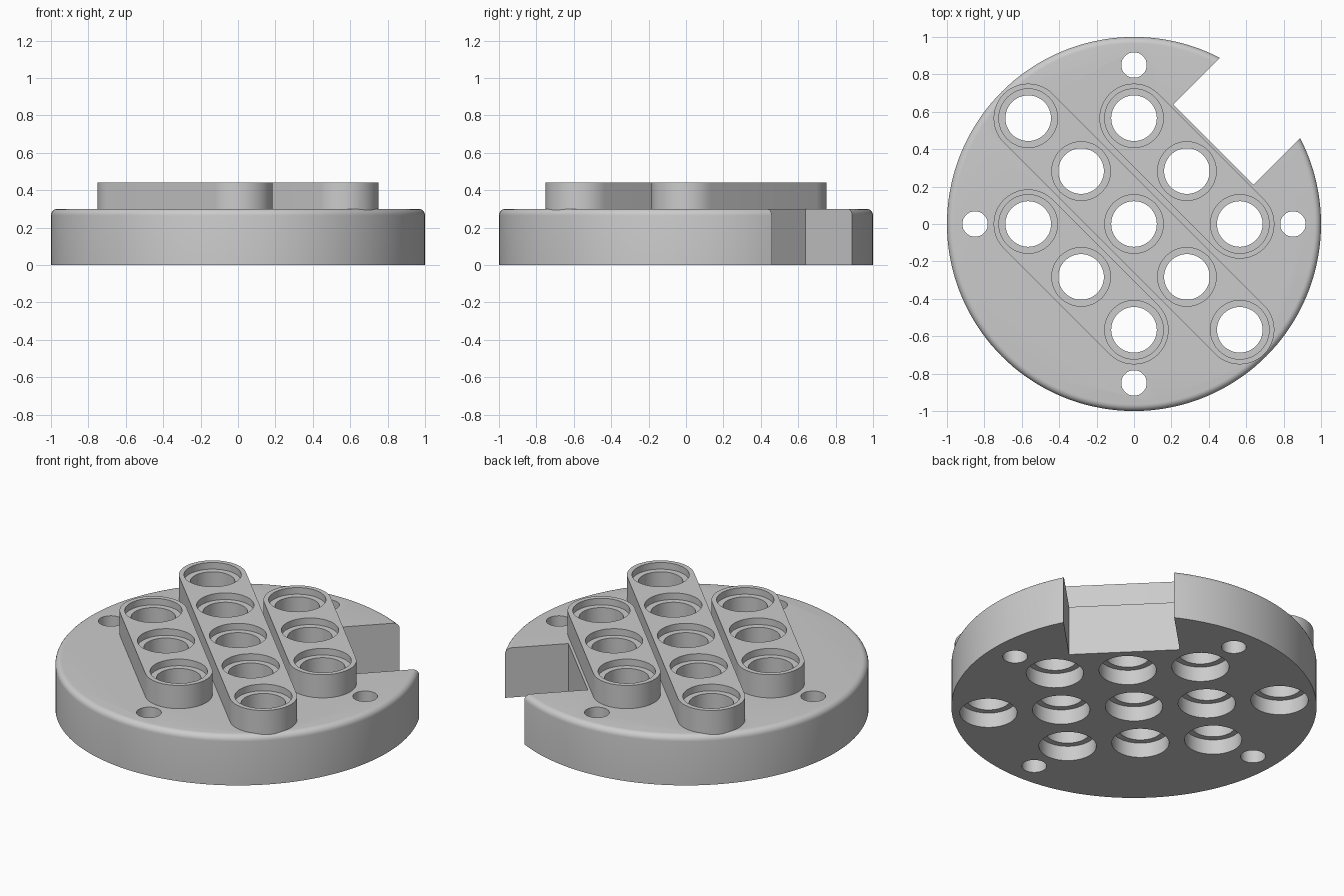
import bpy, bmesh, math
from mathutils import Vector

cube = bpy.data.objects.get("Cube")
if cube:
    bpy.data.objects.remove(cube, do_unlink=True)

PITCH = 0.4                                  # hole spacing along and between bars
ALONG = Vector((1, -1, 0)).normalized()      # direction of the bars
ACROSS = Vector((1, 1, 0)).normalized()      # direction of the notch
BARS = {-1: 1, 0: 2, 1: 1}                   # row -> holes on each side of its middle

grey = bpy.data.materials.new("plain grey")
grey.use_nodes = True
grey.diffuse_color = (0.6, 0.6, 0.6, 1)
grey.node_tree.nodes["Principled BSDF"].inputs["Base Color"].default_value = (0.6, 0.6, 0.6, 1)


def finish(name, bm):
    bmesh.ops.recalc_face_normals(bm, faces=bm.faces)
    mesh = bpy.data.meshes.new(name)
    bm.to_mesh(mesh)
    bm.free()
    mesh.materials.append(grey)
    obj = bpy.data.objects.new(name, mesh)
    bpy.context.collection.objects.link(obj)
    return obj


def lathe(bm, centre, profile, segs):
    """Closed solid of revolution from (radius, height) pairs."""
    rings = []
    for r, z in profile:
        rings.append([bm.verts.new((centre.x + r * math.cos(math.tau * i / segs),
                                    centre.y + r * math.sin(math.tau * i / segs), z))
                      for i in range(segs)])
    for a, b in zip(rings, rings[1:]):
        for i in range(segs):
            j = (i + 1) % segs
            bm.faces.new((a[i], a[j], b[j], b[i]))
    bm.faces.new(rings[0])
    bm.faces.new(rings[-1])


def prism(name, outline, z0, z1):
    bm = bmesh.new()
    base = bm.faces.new([bm.verts.new((p.x, p.y, z0)) for p in outline])
    top = bmesh.ops.extrude_face_region(bm, geom=[base])["geom"]
    bmesh.ops.translate(bm, vec=(0, 0, z1 - z0),
                        verts=[v for v in top if isinstance(v, bmesh.types.BMVert)])
    return finish(name, bm)


def combine(target, tool, operation):
    mod = target.modifiers.new(tool.name, "BOOLEAN")
    mod.operation = operation
    mod.solver = "EXACT"
    mod.object = tool
    tool.hide_render = True
    helpers.append(tool)


helpers = []

# Round base with a softened upper rim
FILLET = 0.035
rim = [(1 - FILLET + FILLET * math.cos(a), 0.3 - FILLET + FILLET * math.sin(a))
       for a in (math.pi / 2 * i / 6 for i in range(7))]
bm = bmesh.new()
lathe(bm, Vector(), [(1, 0)] + rim, 144)
body = finish("perforated_disc", bm)

# Raised round-ended bars
for row, count in BARS.items():
    outline = []
    for side in (1, -1):
        end = ACROSS * PITCH * row + ALONG * PITCH * count * side
        for i in range(25):
            a = math.pi * (i / 24 - 0.5)
            outline.append(end + 0.185 * side * (ALONG * math.cos(a) + ACROSS * math.sin(a)))
    combine(body, prism(f"bar_{row + 2}", outline, 0.15, 0.44), "UNION")

# Square notch in the edge
notch = [ACROSS * d + ALONG * w for d, w in
         ((0.6, -0.304), (1.3, -0.304), (1.3, 0.304), (0.6, 0.304))]
combine(body, prism("notch_cutter", notch, -0.1, 0.6), "DIFFERENCE")

# Stepped holes, wider at both ends, and four small screw holes
bm = bmesh.new()
for row, count in BARS.items():
    for k in range(-count, count + 1):
        lathe(bm, ACROSS * PITCH * row + ALONG * PITCH * k,
              [(0.157, -0.1), (0.157, 0.09), (0.122, 0.09),
               (0.122, 0.4), (0.157, 0.4), (0.157, 0.6)], 48)
for q in range(4):
    a = q * math.pi / 2
    lathe(bm, Vector((math.cos(a), math.sin(a), 0)) * 0.85, [(0.068, -0.1), (0.068, 0.6)], 32)
combine(body, finish("hole_cutters", bm), "DIFFERENCE")

# Bake the cuts and tidy up
bpy.context.view_layer.update()
graph = bpy.context.evaluated_depsgraph_get()
baked = bpy.data.meshes.new_from_object(body.evaluated_get(graph))
body.modifiers.clear()
body.data = baked
for tool in helpers:
    bpy.data.objects.remove(tool, do_unlink=True)

bpy.ops.object.select_all(action="DESELECT")
body.select_set(True)
bpy.context.view_layer.objects.active = body
bpy.ops.object.shade_smooth_by_angle(angle=math.radians(30))
